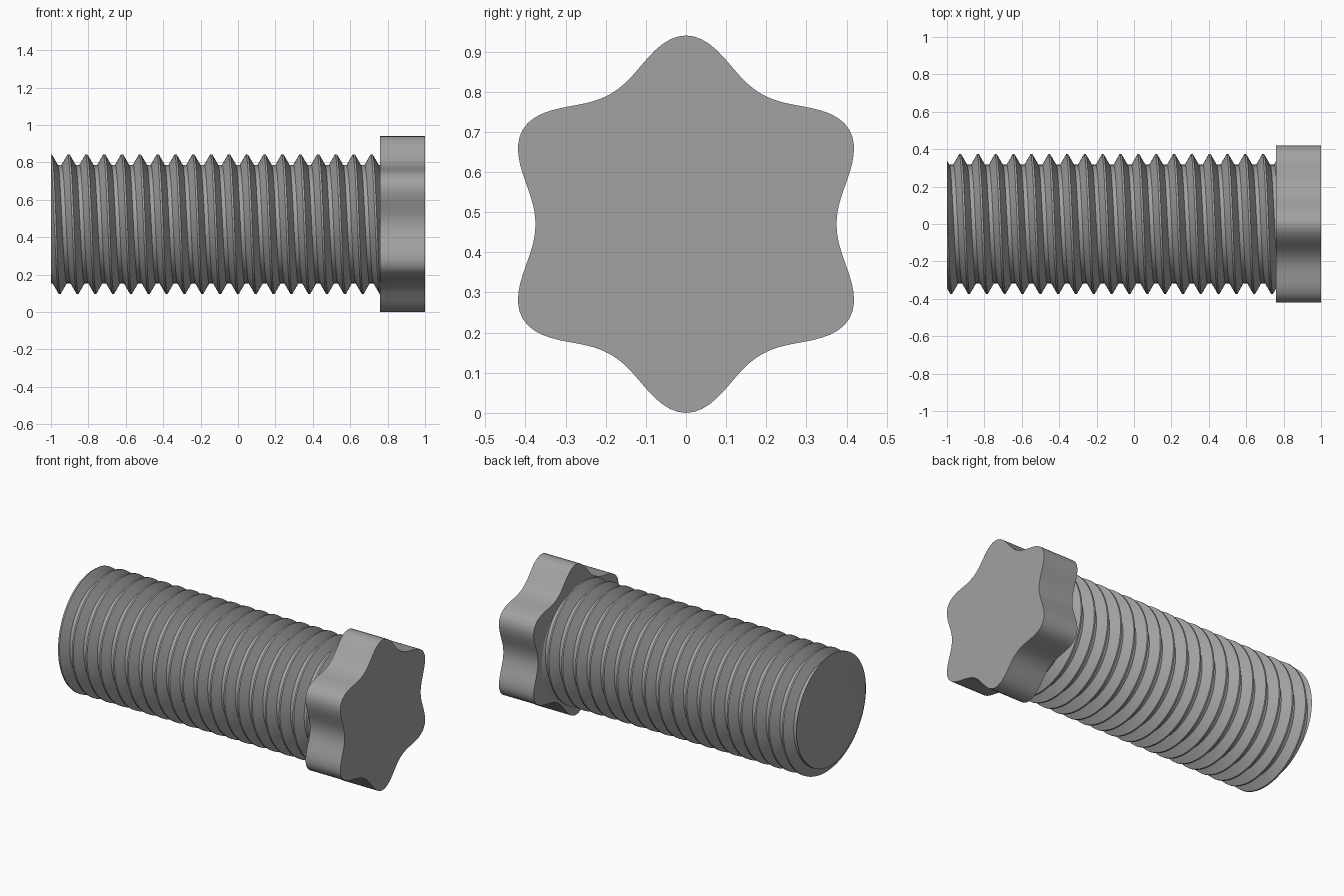
import bpy, bmesh, math

if "Cube" in bpy.data.objects:
    bpy.data.objects.remove(bpy.data.objects["Cube"])

AXIS_Z = 0.47                     # height of the bolt axis
HEAD_X0, HEAD_X1 = 0.76, 1.0      # head extent
PITCH = 0.0953
ROOT_R, CREST_R = 0.317, 0.373
CREST_X = -1.001                  # crest position at the top of the shaft
STEPS = 96                        # columns around the thread

steel = bpy.data.materials.new("grey steel")
steel.diffuse_color = (0.36, 0.36, 0.36, 1)
steel.use_nodes = True
steel.node_tree.nodes["Principled BSDF"].inputs["Base Color"].default_value = steel.diffuse_color


def finish(bm, name):
    bmesh.ops.recalc_face_normals(bm, faces=bm.faces)
    mesh = bpy.data.meshes.new(name)
    bm.to_mesh(mesh)
    bm.free()
    mesh.materials.append(steel)
    obj = bpy.data.objects.new(name, mesh)
    bpy.context.collection.objects.link(obj)
    bpy.ops.object.select_all(action='DESELECT')
    obj.select_set(True)
    bpy.context.view_layer.objects.active = obj
    bpy.ops.object.shade_smooth_by_angle(angle=math.radians(30))
    return obj


def on_axis(x, r, a):
    """Point at distance r from the bolt axis, angle from the top towards the front."""
    return (x, -r * math.sin(a), AXIS_Z + r * math.cos(a))


# Threaded shaft: one trapezoid tooth repeated along a helix
tooth = [(-0.005, CREST_R), (0.005, CREST_R), (0.037, ROOT_R), (PITCH - 0.037, ROOT_R)]
turns = 23
bm = bmesh.new()
cols = []
for j in range(STEPS):
    t = j / STEPS
    cols.append([bm.verts.new(on_axis(CREST_X + PITCH * (t + k) + dx, r, t * math.tau))
                 for k in range(-2, turns - 2) for dx, r in tooth])
rows = len(cols[0])
for j in range(STEPS):
    nxt, shift = (cols[j + 1], 0) if j < STEPS - 1 else (cols[0], len(tooth))
    for i in range(rows - 1 - shift):
        bm.faces.new((cols[j][i], cols[j][i + 1], nxt[i + 1 + shift], nxt[i + shift]))

# Trim both shaft ends flat and close them
for x, side in ((-1.0, -1), (HEAD_X0 + 0.02, 1)):
    bmesh.ops.bisect_plane(bm, geom=bm.verts[:] + bm.edges[:] + bm.faces[:], dist=1e-6,
                           plane_co=(x, 0, 0), plane_no=(side, 0, 0), clear_outer=True)
bmesh.ops.holes_fill(bm, edges=[e for e in bm.edges if e.is_boundary], sides=0)
finish(bm, "threaded_shaft")

# Six-lobed head: wavy outline extruded along the axis
bm = bmesh.new()
n = 144
rings = []
for x in (HEAD_X0, HEAD_X1):
    ring = []
    for j in range(n):
        a = j / n * math.tau
        r = 0.4185 + 0.0475 * math.cos(6 * a) + 0.004 * math.cos(12 * a)
        ring.append(bm.verts.new(on_axis(x, r, a)))
    bm.faces.new(ring)
    rings.append(ring)
for j in range(n):
    k = (j + 1) % n
    bm.faces.new((rings[0][j], rings[0][k], rings[1][k], rings[1][j]))
finish(bm, "lobed_head")
